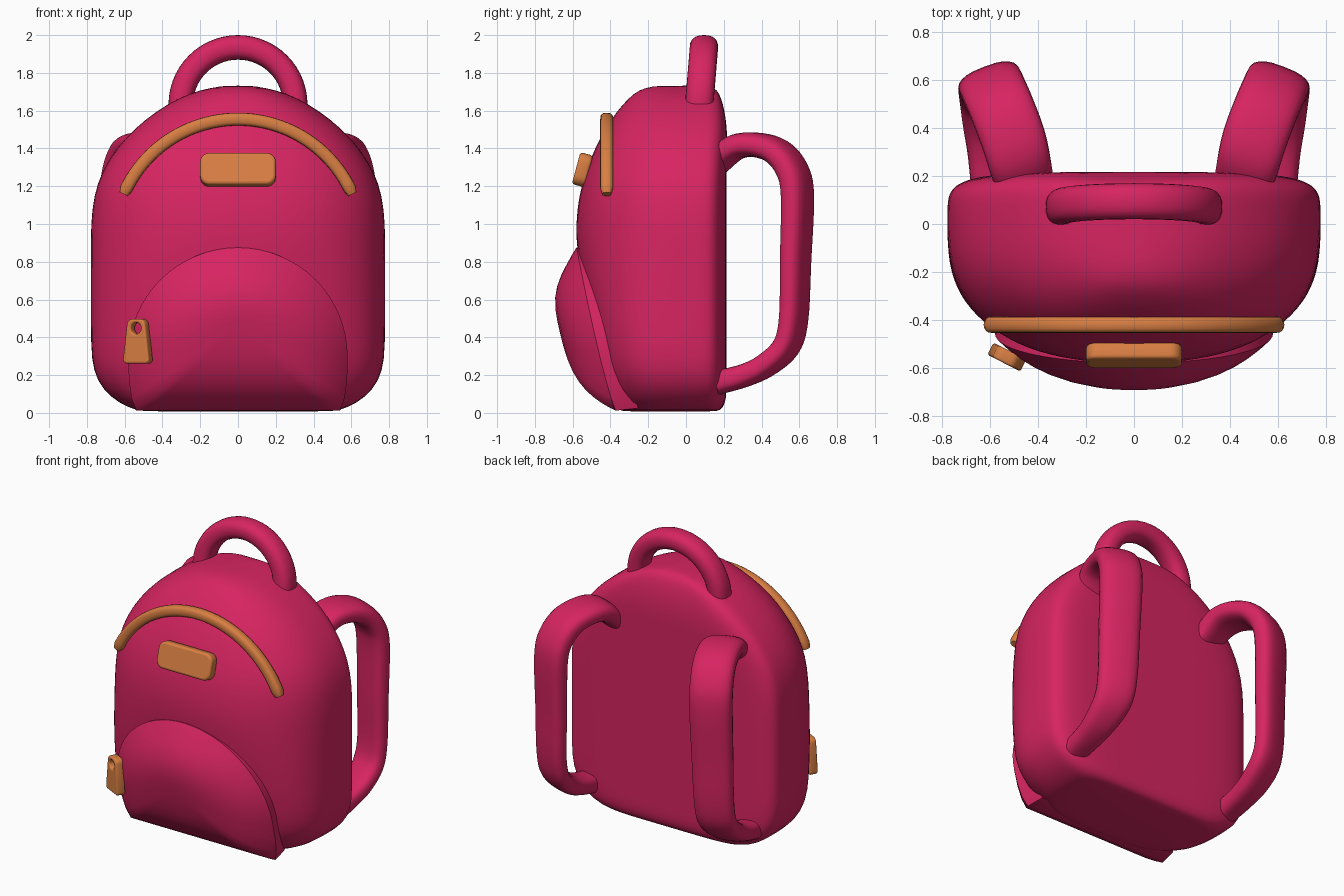
import bpy, bmesh, math
from mathutils import Vector

if "Cube" in bpy.data.objects:
    bpy.data.objects.remove(bpy.data.objects["Cube"])


def material(name, rgb):
    m = bpy.data.materials.new(name)
    m.diffuse_color = (*rgb, 1)
    m.use_nodes = True
    m.node_tree.nodes["Principled BSDF"].inputs["Base Color"].default_value = m.diffuse_color
    return m


PINK = material("raspberry fabric", (0.68, 0.018, 0.12))
TAN = material("tan leather", (0.69, 0.21, 0.055))


def spow(v, e):
    return math.copysign(abs(v) ** e, v)


def finish(obj, mat, angle=50):
    obj.data.materials.clear()
    obj.data.materials.append(mat)
    bpy.ops.object.select_all(action='DESELECT')
    obj.select_set(True)
    bpy.context.view_layer.objects.active = obj
    bpy.ops.object.shade_smooth_by_angle(angle=math.radians(angle))
    return obj


def loft(name, rings, mat, subsurf=0):
    """Skin closed rings of equal length and cap both ends."""
    bm = bmesh.new()
    vs = [[bm.verts.new(p) for p in r] for r in rings]
    n = len(vs[0])
    for a, b in zip(vs, vs[1:]):
        for i in range(n):
            bm.faces.new((a[i], a[(i + 1) % n], b[(i + 1) % n], b[i]))
    bm.faces.new(vs[0])
    bm.faces.new(vs[-1])
    bmesh.ops.recalc_face_normals(bm, faces=bm.faces)
    me = bpy.data.meshes.new(name)
    bm.to_mesh(me)
    bm.free()
    obj = bpy.data.objects.new(name, me)
    bpy.context.collection.objects.link(obj)
    finish(obj, mat)
    if subsurf:
        mod = obj.modifiers.new("smooth", 'SUBSURF')
        mod.levels = mod.render_levels = subsurf
    return obj


def spline(pts, steps=5):
    """Catmull-Rom through tuples of any length."""
    p = [pts[0]] + list(pts) + [pts[-1]]
    out = []
    for i in range(1, len(p) - 2):
        for s in range(steps):
            t = s / steps
            out.append([0.5 * (2 * b + (c - a) * t + (2 * a - 5 * b + 4 * c - d) * t * t
                               + (3 * b - a - 3 * c + d) * t ** 3)
                        for a, b, c, d in zip(p[i - 1], p[i], p[i + 1], p[i + 2])])
    return out + [list(pts[-1])]


def sweep(name, path, axis, mat, power=2.0, n=24):
    """Path rows are (x, y, z, half width along axis, half thickness)."""
    rings = []
    for i, row in enumerate(path):
        tan = Vector(path[min(i + 1, len(path) - 1)][:3]) - Vector(path[max(i - 1, 0)][:3])
        tan.normalize()
        w = Vector(axis)
        w = (w - tan * w.dot(tan)).normalized()
        nor = tan.cross(w)
        ring = []
        for k in range(n):
            a = 2 * math.pi * k / n
            ring.append(Vector(row[:3]) + w * row[3] * spow(math.cos(a), 2 / power)
                        + nor * row[4] * spow(math.sin(a), 2 / power))
        rings.append(ring)
    return loft(name, rings, mat)


# Body: stacked D-shaped slices (z, half width, front y, back y, front fullness)
slices = [
    (0.008, 0.48, -0.33, 0.15, 3), (0.01, 0.53, -0.35, 0.18, 3), (0.05, 0.63, -0.385, 0.21, 3),
    (0.12, 0.715, -0.42, 0.215, 3), (0.22, 0.768, -0.46, 0.215, 3), (0.35, 0.78, -0.49, 0.215, 3),
    (0.6, 0.78, -0.54, 0.215, 2.8), (0.85, 0.78, -0.578, 0.215, 2.5), (1.0, 0.78, -0.585, 0.215, 2.4),
    (1.15, 0.765, -0.568, 0.215, 2.4), (1.28, 0.722, -0.532, 0.215, 2.4), (1.4, 0.645, -0.483, 0.218, 2.4),
    (1.5, 0.555, -0.432, 0.218, 2.5), (1.6, 0.43, -0.365, 0.205, 2.5), (1.67, 0.31, -0.3, 0.185, 2.5),
    (1.71, 0.2, -0.25, 0.165, 2.5), (1.73, 0.09, -0.18, 0.13, 2.5), (1.732, 0.04, -0.1, 0.08, 2.5)]
rings = []
for z, w, f, b, p in slices:
    ring = []
    for k in range(48):
        a = 2 * math.pi * k / 48
        e = 2 / (5 if math.sin(a) > 0 else p)
        depth = b if math.sin(a) > 0 else -f
        ring.append((w * spow(math.cos(a), e), depth * spow(math.sin(a), e), z))
    rings.append(ring)
loft("body", rings, PINK, 1)

# Front pocket: arched outline bulging toward the front
outline = [(-0.54 + 1.08 * i / 16, 0.012) for i in range(17)]
outline += [(0.565, 0.08), (0.578, 0.18)]
outline += [(0.58 * math.cos(a), 0.3 + 0.575 * math.sin(a))
            for a in [math.pi * i / 32 for i in range(33)]]
outline += [(-0.578, 0.18), (-0.565, 0.08)]


def seam_y(z):
    return -0.365 - 0.215 * (max(z, 0) / 0.875) ** 0.8


rings = [[(x * 0.97, seam_y(z) + 0.12, 0.45 + (z - 0.45) * 0.97) for x, z in outline]]
for s in (1, 0.985, 0.95, 0.9, 0.83, 0.75, 0.65, 0.52, 0.38, 0.22, 0.08):
    ring = []
    for x, z in outline:
        zz = 0.45 + (z - 0.45) * s
        p = 4.2 - 2.2 * min(1, zz / 0.8)
        ring.append((x * s, seam_y(zz) - 0.182 * (1 - s ** p), zz))
    rings.append(ring)
loft("front_pocket", rings, PINK)

# Carry handle on top
R = 0.303
path = []
for i in range(33):
    a = math.radians(-12 + 204 * i / 32)
    path.append((R * math.cos(a), 0.07 + 0.025 * math.sin(a), 1.632 + R * math.sin(a), 0.075, 0.065))
sweep("carry_handle", path, (0, 1, 0), PINK, 2.4)

# Shoulder straps, mirrored
strap = [(0.45, 0.15, 1.31, 0.12, 0.06), (0.475, 0.25, 1.40, 0.13, 0.065), (0.505, 0.36, 1.42, 0.135, 0.065),
         (0.55, 0.48, 1.385, 0.135, 0.068), (0.585, 0.56, 1.29, 0.135, 0.07), (0.6, 0.59, 1.15, 0.135, 0.07),
         (0.605, 0.58, 0.8, 0.13, 0.065), (0.61, 0.57, 0.5, 0.125, 0.06), (0.61, 0.53, 0.35, 0.12, 0.06),
         (0.61, 0.42, 0.25, 0.105, 0.06), (0.605, 0.3, 0.195, 0.09, 0.06), (0.6, 0.16, 0.16, 0.08, 0.065)]
for side, label in ((1, "right"), (-1, "left")):
    rows = [(r[0] * side, *r[1:]) for r in spline(strap)]
    sweep(label + "_shoulder_strap", rows, (0.93 * side, -0.36, 0), PINK, 2.7)

# Curved zipper strip
R = 0.66
path = []
for i in range(49):
    a = math.radians(23.5 + 133 * i / 48)
    r = 0.034 * (0.7 if i in (0, 48) else 1)
    path.append((R * math.cos(a), -0.42, 0.895 + R * math.sin(a), r, r))
sweep("zipper_strip", path, (0, 1, 0), TAN, 2.8, 16)


def flat_plate(name, loops, depth, bevel, loc, rot):
    """Extrude 2D loops (outer plus holes) into a bevelled plate."""
    cu = bpy.data.curves.new(name, 'CURVE')
    cu.dimensions, cu.fill_mode = '2D', 'BOTH'
    cu.extrude, cu.bevel_depth, cu.bevel_resolution = depth, bevel, 2
    cu.offset = -bevel
    for loop in loops:
        sp = cu.splines.new('POLY')
        sp.points.add(len(loop) - 1)
        for pt, (x, y) in zip(sp.points, loop):
            pt.co = (x, y, 0, 1)
        sp.use_cyclic_u = True
    obj = bpy.data.objects.new(name, cu)
    bpy.context.collection.objects.link(obj)
    obj.location, obj.rotation_euler = loc, rot
    bpy.ops.object.select_all(action='DESELECT')
    obj.select_set(True)
    bpy.context.view_layer.objects.active = obj
    bpy.ops.object.convert(target='MESH')
    return finish(bpy.context.view_layer.objects.active, TAN, 40)


def rounded(corners):
    """Arcs at (centre x, centre y, radius, start angle, end angle)."""
    return [(cx + r * math.cos(math.radians(a0 + (a1 - a0) * i / 6)),
             cy + r * math.sin(math.radians(a0 + (a1 - a0) * i / 6)))
            for cx, cy, r, a0, a1 in corners for i in range(7)]


# Front label patch, leaning with the body
r = 0.05
patch = rounded([(0.15, 0.037, r, 0, 90), (-0.15, 0.037, r, 90, 180),
                 (-0.15, -0.037, r, 180, 270), (0.15, -0.037, r, 270, 360)])
flat_plate("label_patch", [patch], 0.02, 0.015, (0, -0.548, 1.287), (math.radians(75), 0, 0))

# Zipper pull with a hole
pull = rounded([(0.02, 0.085, 0.035, 10, 90), (-0.02, 0.085, 0.035, 90, 170),
                (-0.055, -0.095, 0.022, 180, 270), (0.055, -0.095, 0.022, 270, 360)])
hole = [(0.03 * math.cos(-2 * math.pi * i / 20), 0.07 + 0.03 * math.sin(-2 * math.pi * i / 20))
        for i in range(20)]
flat_plate("zipper_pull", [pull, hole], 0.018, 0.01, (-0.53, -0.555, 0.378),
           (math.radians(90), 0, math.radians(-27)))
